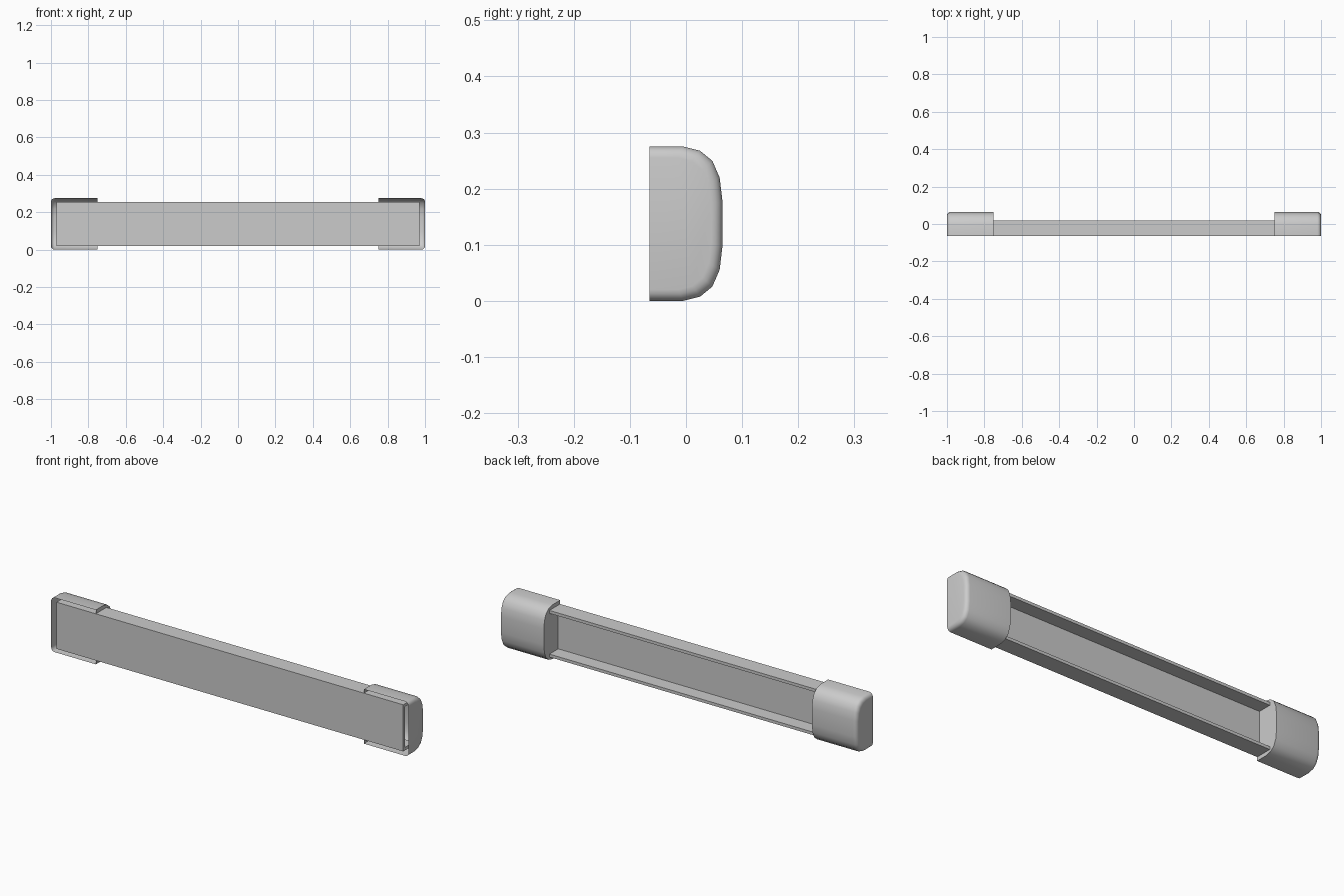
import bpy, bmesh, math

cube = bpy.data.objects.get("Cube")
if cube:
    bpy.data.objects.remove(cube, do_unlink=True)

grey = bpy.data.materials.new("light_grey")
grey.use_nodes = True
grey.diffuse_color = (0.6, 0.6, 0.6, 1)
grey.node_tree.nodes["Principled BSDF"].inputs["Base Color"].default_value = (0.6, 0.6, 0.6, 1)

FRONT, MID = -0.065, 0.1375


def loft(name, sections, cap_start=True, cap_end=True, skip_front=False):
    """Skin a row of cross-sections, each an (x, [(y, z), ...]) pair."""
    bm = bmesh.new()
    rings = [[bm.verts.new((x, y, z)) for y, z in pts] for x, pts in sections]
    n = len(rings[0])
    for a, b in zip(rings, rings[1:]):
        # the last side closes the section across the front
        for i in range(n - 1 if skip_front else n):
            j = (i + 1) % n
            bm.faces.new((a[i], a[j], b[j], b[i]))
    if cap_start:
        bm.faces.new(rings[0])
    if cap_end:
        bm.faces.new(rings[-1])
    bmesh.ops.recalc_face_normals(bm, faces=bm.faces)
    mesh = bpy.data.meshes.new(name)
    bm.to_mesh(mesh)
    bm.free()
    mesh.materials.append(grey)
    obj = bpy.data.objects.new(name, mesh)
    bpy.context.collection.objects.link(obj)
    return obj


# Channel bar: front plate with a flange along the top and bottom
half_height, wall, back = 0.118, 0.015, 0.02
upper = [(FRONT, half_height), (back, half_height),
         (back, half_height - wall), (FRONT + wall, half_height - wall)]
channel = [(y, MID + h) for y, h in upper] + [(y, MID - h) for y, h in reversed(upper)]
loft("channel_bar", [(-0.97, channel), (0.97, channel)])

# End caps: rounded hollow shells, open at the front
half = [(FRONT, MID), (-0.005, MID), (0.025, 0.13), (0.047, 0.112),
        (0.06, 0.082), (0.065, 0.04)]
outline = half + [(y, -h) for y, h in reversed(half)]


def cap_section(inset):
    sy, sz = 1 - inset / 0.13, 1 - inset / MID
    return [(FRONT + (y - FRONT) * sy, MID + h * sz) for y, h in outline]


radius, steps = 0.02, 4
for side, name in ((1, "left_end_cap"), (-1, "right_end_cap")):
    sections = [(side * 0.75, cap_section(0))]
    for i in range(steps + 1):
        a = math.pi / 2 * i / steps
        sections.append((side * (1 - radius + radius * math.sin(a)),
                         cap_section(radius * (1 - math.cos(a)))))
    cap = loft(name, sections, skip_front=True)
    bpy.ops.object.select_all(action='DESELECT')
    cap.select_set(True)
    bpy.context.view_layer.objects.active = cap
    bpy.ops.object.shade_smooth_by_angle(angle=math.radians(35))
